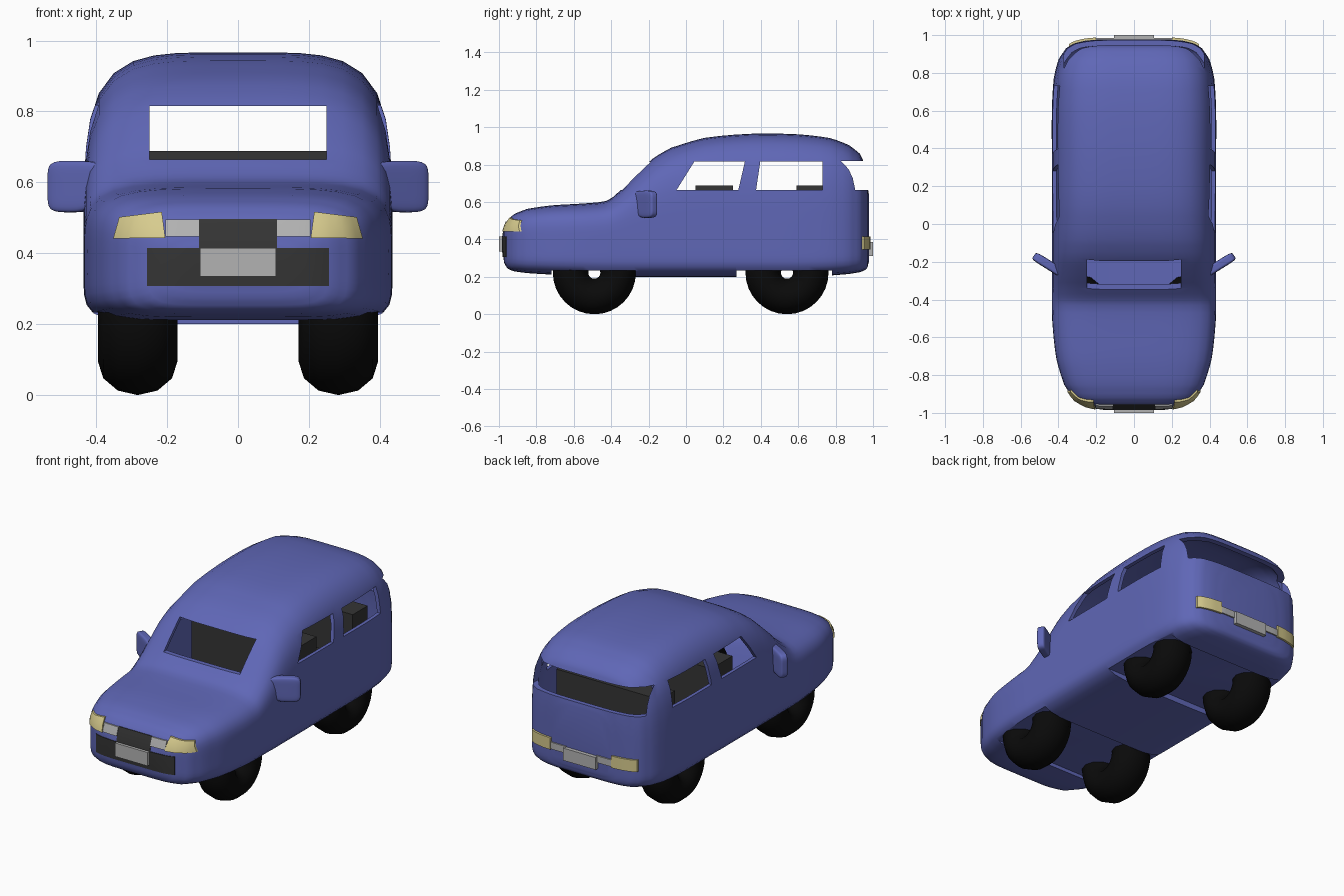
import bpy, bmesh, math
from mathutils import Vector
from mathutils.bvhtree import BVHTree

if "Cube" in bpy.data.objects:
    bpy.data.objects.remove(bpy.data.objects["Cube"])


def material(name, r, g, b):
    m = bpy.data.materials.new(name)
    m.diffuse_color = (r, g, b, 1)
    m.use_nodes = True
    m.node_tree.nodes["Principled BSDF"].inputs["Base Color"].default_value = m.diffuse_color
    return m


BLUE = material("blue paint", 0.115, 0.135, 0.47)
DARK = material("dark trim", 0.035, 0.035, 0.035)
BLACK = material("black rubber", 0.003, 0.003, 0.003)
YELLOW = material("yellow lamp", 0.68, 0.60, 0.27)
SILVER = material("silver trim", 0.45, 0.45, 0.45)


def make(name, verts, faces, mat=None, smooth=False):
    me = bpy.data.meshes.new(name)
    me.from_pydata(verts, [], faces)
    bm = bmesh.new()
    bm.from_mesh(me)
    bmesh.ops.recalc_face_normals(bm, faces=bm.faces)
    bm.to_mesh(me)
    bm.free()
    ob = bpy.data.objects.new(name, me)
    bpy.context.collection.objects.link(ob)
    if mat:
        me.materials.append(mat)
    if smooth:
        shade(ob)
    return ob


def activate(ob):
    bpy.ops.object.select_all(action='DESELECT')
    ob.select_set(True)
    bpy.context.view_layer.objects.active = ob


def shade(ob, angle=35):
    activate(ob)
    bpy.ops.object.shade_smooth_by_angle(angle=math.radians(angle))


def cut(ob, cutter):
    mod = ob.modifiers.new("cut", 'BOOLEAN')
    mod.operation, mod.solver, mod.object = 'DIFFERENCE', 'EXACT', cutter
    activate(ob)
    bpy.ops.object.modifier_apply(modifier=mod.name)
    bpy.data.objects.remove(cutter)


def prism(name, poly, x0, x1, mat=None):
    """Side-view (y, z) polygon extruded from x0 to x1."""
    n = len(poly)
    verts = [(x, y, z) for x in (x0, x1) for y, z in poly]
    faces = [tuple(range(n)), tuple(range(n, 2 * n))]
    faces += [(i, (i + 1) % n, n + (i + 1) % n, n + i) for i in range(n)]
    return make(name, verts, faces, mat)


def rect(y0, y1, z0, z1):
    return [(y0, z0), (y1, z0), (y1, z1), (y0, z1)]


# Body stations: y, half width, top z, bottom z
ROWS = [(-.98, .16, .42, .32), (-.972, .22, .455, .275), (-.955, .27, .50, .245),
        (-.92, .325, .535, .23), (-.85, .37, .563, .22), (-.72, .41, .582, .212),
        (-.55, .43, .592, .205), (-.43, .435, .605, .2), (-.37, .435, .645, .2),
        (-.28, .435, .735, .2), (-.18, .435, .83, .2), (-.08, .435, .89, .2),
        (.1, .435, .943, .2), (.35, .435, .965, .2), (.6, .435, .962, .2),
        (.77, .425, .942, .207), (.87, .40, .905, .215), (.93, .36, .858, .225),
        (.955, .32, .80, .235), (.97, .26, .70, .25), (.978, .18, .64, .28)]


def stations(sub=3):
    out = []
    for i in range(len(ROWS) - 1):
        p = [ROWS[min(max(i + k, 0), len(ROWS) - 1)] for k in (-1, 0, 1, 2)]
        for s in range(sub):
            t = s / sub
            lin = [b + (c - b) * t for b, c in zip(p[1], p[2])]
            cat = [b + .5 * t * (c - a + t * (2 * a - 5 * b + 4 * c - d + t * (3 * (b - c) + d - a)))
                   for a, b, c, d in zip(*p)]
            out.append([lin[0]] + cat[1:])
    return out + [list(ROWS[-1])]


def loft(name, inset=0.0, floor=0.0, yscale=1.0, n=56):
    verts, faces, zm = [], [], .38
    st = stations()
    for y, w, top, bot in st:
        w, top, bot = w - inset, top - inset, bot + floor
        for k in range(n):
            a = 2 * math.pi * (k + .5) / n
            c, s = math.cos(a), math.sin(a)
            e, h = (4.5, top - zm) if s > 0 else (6, zm - bot)
            r = (abs(c) ** e + abs(s) ** e) ** (-1 / e)
            verts.append((w * c * r, y * yscale, zm + h * s * r))
    for i in range(len(st) - 1):
        for k in range(n):
            a, b = i * n + k, i * n + (k + 1) % n
            faces.append((a, b, b + n, a + n))
    faces += [tuple(range(n)), tuple(range((len(st) - 1) * n, len(st) * n))]
    return make(name, verts, faces, BLUE)


# Hollow body shell
body = loft("body")
bm = bmesh.new()
bm.from_mesh(body.data)
surface = BVHTree.FromBMesh(bm)
bm.free()
cut(body, loft("cavity", .02, .05, .975))

# Window openings and shallow wheel slots
for poly, hw in [
        (rect(-.6, .0, .665, .815), .25),
        (rect(.82, 1.1, .665, .82), .37),
        ([(-.05, .665), (.28, .665), (.315, .817), (.045, .817)], .6),
        ([(.375, .665), (.73, .665), (.73, .817), (.397, .817)], .6),
        (rect(-.72, -.27, .1, .233), .6),
        (rect(.27, .78, .1, .233), .6)]:
    cut(body, prism("opening", poly, -hw, hw))
shade(body, 30)


def patch(name, corners, side, mat, proud=.012, n=8):
    """Panel with (x, z) corners wrapped onto the nose (-1) or tail (+1)."""
    a, b, c, d = [Vector(p) for p in corners]
    verts, faces = [], []
    for lift in (proud, -.012):
        for j in range(3):
            for i in range(n + 1):
                p = a.lerp(b, i / n).lerp(d.lerp(c, i / n), j / 2)
                hit = surface.ray_cast(Vector((p.x, side * 2, p.y)), Vector((0, -side, 0)))[0]
                verts.append((p.x, (hit.y if hit else side * .87) + side * lift, p.y))
    m, w = 3 * (n + 1), n + 1
    for j in range(2):
        for i in range(n):
            q = j * w + i
            faces += [(q, q + 1, q + 1 + w, q + w), (m + q, m + q + w, m + q + w + 1, m + q + 1)]
    rim = list(range(w)) + [2 * w - 1] + list(range(3 * w - 1, 2 * w - 1, -1)) + [w]
    for u, v in zip(rim, rim[1:] + rim[:1]):
        faces.append((u, v, v + m, u + m))
    return make(name, verts, faces, mat, True)


def box2(x0, x1, z0, z1):
    return [(x0, z0), (x1, z0), (x1, z1), (x0, z1)]


# Grilles and number plates
patch("upper_grille", box2(-.11, .11, .41, .497), -1, DARK, .004)
patch("lower_grille", box2(-.257, .257, .307, .415), -1, DARK, .004, 16)
prism("front_plate", rect(-1.0, -.96, .335, .415), -.107, .107, SILVER)
prism("rear_plate", rect(.96, 1.0, .312, .385), -.107, .107, SILVER)

for s, tag in ((1, "left"), (-1, "right")):
    # Lamps front and rear
    head = [(.205, .443), (.352, .442), (.335, .502), (.215, .517)]
    patch(tag + "_headlight", [(s * x, z) for x, z in head], -1, YELLOW)
    patch(tag + "_front_indicator", box2(s * .11, s * .205, .447, .495), -1, SILVER, .008)
    patch(tag + "_tail_light", box2(s * .2, s * .345, .345, .415), 1, YELLOW)
    patch(tag + "_rear_indicator", box2(s * .1, s * .2, .35, .39), 1, SILVER, .008)

    # Door mirror: rounded slab, tapered at the inner end, swept back
    bm = bmesh.new()
    bmesh.ops.create_cube(bm, size=1)
    bmesh.ops.subdivide_edges(bm, edges=bm.edges[:], cuts=2, use_grid_fill=True)
    ang = math.radians(32)
    for v in bm.verts:
        u, t, z = v.co.x * .205, v.co.y * .048, v.co.z * .145
        if v.co.x < -.4:
            z = z * .5 + .025
        v.co = (s * (.443 + u * math.cos(ang) - t * math.sin(ang)),
                -.222 + u * math.sin(ang) + t * math.cos(ang), .588 + z)
    bmesh.ops.recalc_face_normals(bm, faces=bm.faces)
    me = bpy.data.meshes.new(tag + "_mirror")
    bm.to_mesh(me)
    bm.free()
    mirror = bpy.data.objects.new(tag + "_mirror", me)
    bpy.context.collection.objects.link(mirror)
    me.materials.append(BLUE)
    shade(mirror, 180)
    mirror.modifiers.new("round", 'SUBSURF').levels = 2
    mirror.modifiers["round"].render_levels = 2

    # Doughnut tyres
    for y, end in ((-.49, "front"), (.54, "rear")):
        bpy.ops.mesh.primitive_torus_add(major_segments=32, minor_segments=12,
                                         major_radius=.127, minor_radius=.095,
                                         location=(s * .283, y, .222), rotation=(0, math.pi / 2, 0))
        tyre = bpy.context.object
        tyre.name = end + "_" + tag + "_tyre"
        tyre.scale.z = 1.18
        tyre.data.materials.append(BLACK)
        shade(tyre)

# Bench seats inside the cabin
for y0, y1, name in ((.05, .25, "front_seat"), (.59, .73, "rear_seat")):
    prism(name, [(y0 - .2, .26), (y1, .26), (y1, .688), (y0, .688), (y0, .43), (y0 - .2, .43)],
          -.34, .34, DARK)
